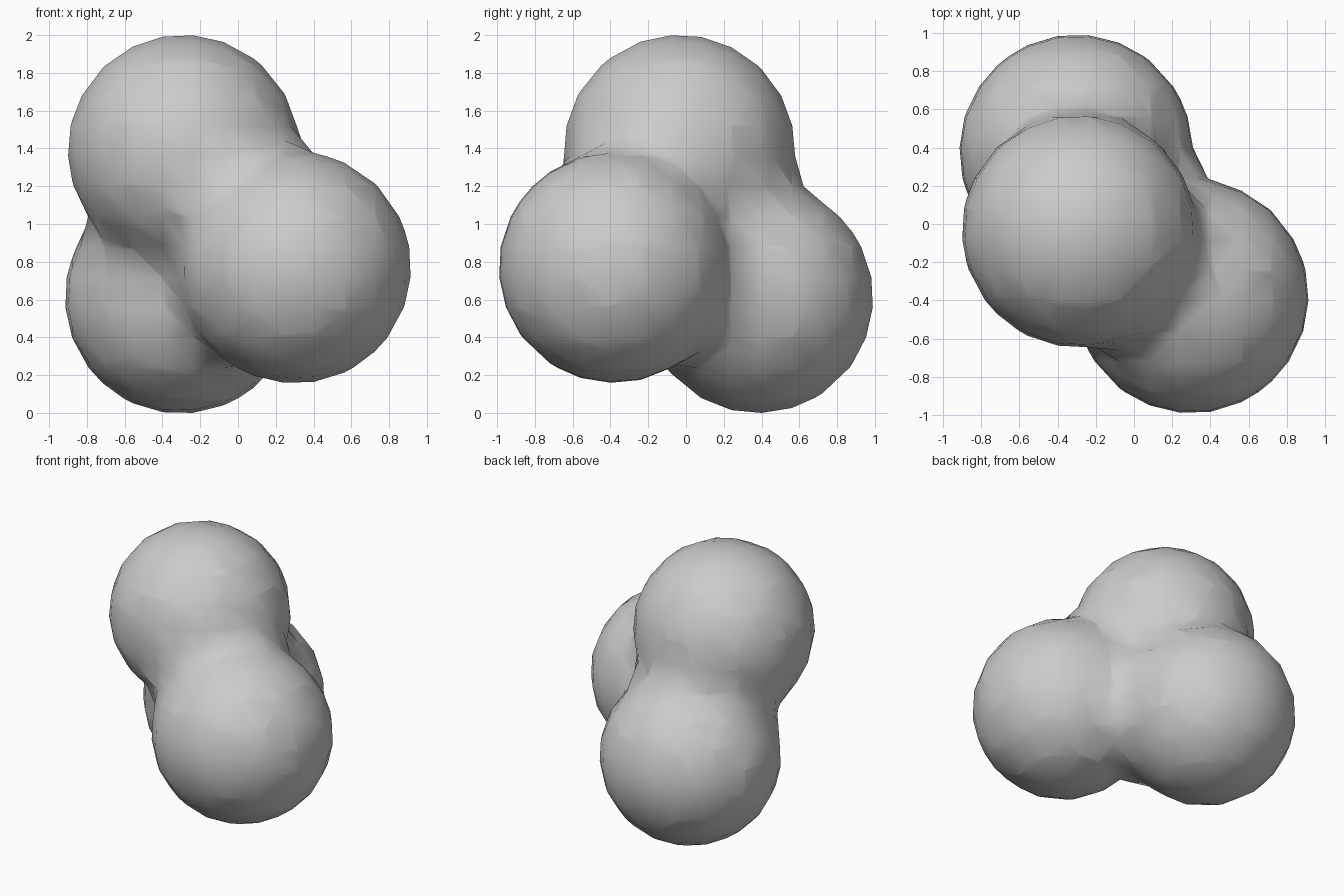
import bpy

if "Cube" in bpy.data.objects:
    bpy.data.objects.remove(bpy.data.objects["Cube"])

# Three equal balls melting into one another
R_VISIBLE = 0.613
STIFFNESS = 7.2
THRESHOLD = 0.6
CENTRES = [(-0.29, -0.035, 1.39),   # upper ball
           (0.30, -0.38, 0.77),     # front right ball
           (-0.305, 0.38, 0.61)]    # back left ball

meta = bpy.data.metaballs.new("blob")
meta.threshold = THRESHOLD
meta.resolution = 0.16
meta.render_resolution = 0.16
field = R_VISIBLE / (1 - (THRESHOLD / STIFFNESS) ** (1 / 3)) ** 0.5
for c in CENTRES:
    e = meta.elements.new(type='BALL')
    e.co = c
    e.stiffness = STIFFNESS
    e.radius = field

blob = bpy.data.objects.new("blob", meta)
bpy.context.collection.objects.link(blob)
bpy.context.view_layer.update()

# Turn the blend into a smooth mesh
bpy.ops.object.select_all(action='DESELECT')
blob.select_set(True)
bpy.context.view_layer.objects.active = blob
bpy.ops.object.convert(target='MESH')
result = bpy.context.view_layer.objects.active
result.name = "merged_blob"
bpy.ops.object.shade_smooth()

# Rest on the ground, centred
vs = result.data.vertices
for i in range(3):
    lo = min(v.co[i] for v in vs)
    hi = max(v.co[i] for v in vs)
    shift = -lo if i == 2 else -(lo + hi) / 2
    for v in vs:
        v.co[i] += shift
